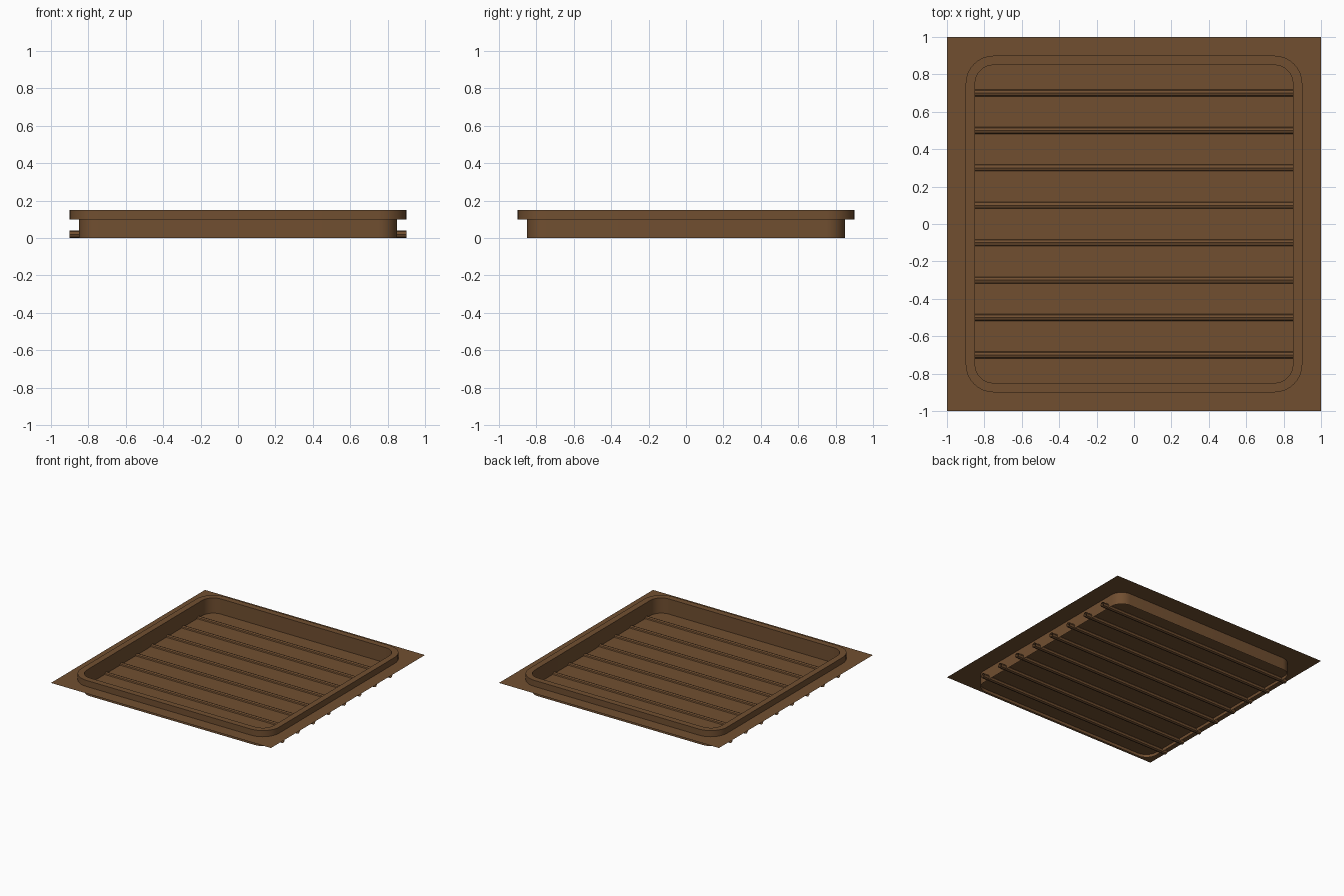
import bpy, bmesh, math

if "Cube" in bpy.data.objects:
    bpy.data.objects.remove(bpy.data.objects["Cube"])

mat = bpy.data.materials.new("brown")
mat.diffuse_color = (0.165, 0.078, 0.03, 1)
mat.use_nodes = True
mat.node_tree.nodes["Principled BSDF"].inputs["Base Color"].default_value = mat.diffuse_color

SEG = 8  # segments per rounded corner


def rounded_square(half, radius, z):
    pts = []
    c = half - radius
    for q, (sx, sy) in enumerate([(1, 1), (-1, 1), (-1, -1), (1, -1)]):
        for i in range(SEG + 1):
            a = math.pi / 2 * (q + i / SEG)
            pts.append((sx * c + radius * math.cos(a), sy * c + radius * math.sin(a), z))
    return pts


def loft(name, profile, cap=False):
    """Skin rounded squares given as (half size, corner radius, z)."""
    bm = bmesh.new()
    loops = [[bm.verts.new(p) for p in rounded_square(*s)] for s in profile]
    n = len(loops[0])
    for a, b in zip(loops, loops[1:]):
        for i in range(n):
            j = (i + 1) % n
            bm.faces.new((a[i], a[j], b[j], b[i]))
    if cap:
        bm.faces.new(loops[0])
    bmesh.ops.remove_doubles(bm, verts=bm.verts, dist=1e-5)
    return finish(name, bm)


def finish(name, bm):
    me = bpy.data.meshes.new(name)
    bm.to_mesh(me)
    bm.free()
    me.materials.append(mat)
    ob = bpy.data.objects.new(name, me)
    bpy.context.collection.objects.link(ob)
    bpy.context.view_layer.objects.active = ob
    ob.select_set(True)
    bpy.ops.object.shade_smooth_by_angle(angle=math.radians(30))
    ob.select_set(False)
    return ob


# thin tray wall, raised rim, floor and surrounding sheet
loft("tray_wall", [(0.85, 0.10, 0.0), (0.85, 0.10, 0.10)])
loft("rim", [(0.85, 0.10, 0.10), (0.90, 0.15, 0.10), (0.90, 0.15, 0.15),
             (0.85, 0.10, 0.15), (0.85, 0.10, 0.10)])
loft("tray_floor", [(0.85, 0.10, 0.025)], cap=True)
loft("surround_sheet", [(1.0, 0.0, 0.10), (0.90, 0.15, 0.10)])

# open-ended cross bars running through the floor
R, SIDES = 0.02, 8
for k in range(8):
    y = -0.7 + 0.2 * k
    bm = bmesh.new()
    ends = [[bm.verts.new((x, y + R * math.cos(2 * math.pi * i / SIDES),
                           0.02 + R * math.sin(2 * math.pi * i / SIDES)))
             for i in range(SIDES)] for x in (-0.9, 0.9)]
    for i in range(SIDES):
        j = (i + 1) % SIDES
        bm.faces.new((ends[0][i], ends[0][j], ends[1][j], ends[1][i]))
    bmesh.ops.recalc_face_normals(bm, faces=bm.faces)
    finish(f"cross_bar_{k + 1}", bm)
